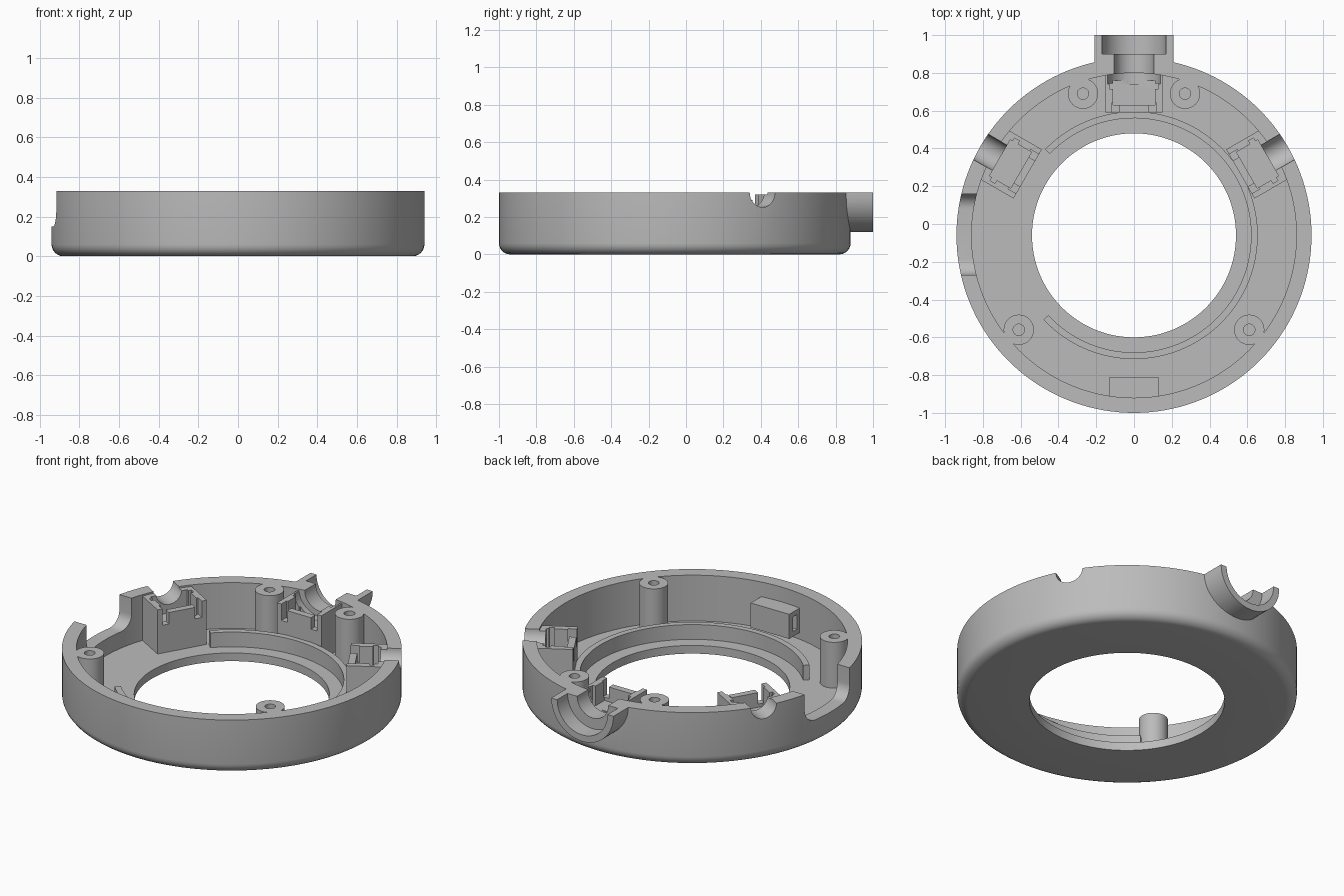
import bpy, bmesh, math
from mathutils import Matrix

TOP = 0.33
CENTRE = Matrix.Translation((0, -0.06, 0))

old = bpy.data.objects.get("Cube")
if old:
    bpy.data.objects.remove(old, do_unlink=True)

grey = bpy.data.materials.new("plain grey")
grey.use_nodes = True
grey.diffuse_color = (0.5, 0.5, 0.5, 1)
grey.node_tree.nodes["Principled BSDF"].inputs["Base Color"].default_value = (0.5, 0.5, 0.5, 1)


def finish(name, bm, matrix):
    bmesh.ops.transform(bm, matrix=matrix, verts=bm.verts)
    bmesh.ops.recalc_face_normals(bm, faces=bm.faces)
    mesh = bpy.data.meshes.new(name)
    bm.to_mesh(mesh)
    bm.free()
    mesh.materials.append(grey)
    obj = bpy.data.objects.new(name, mesh)
    bpy.context.collection.objects.link(obj)
    return obj


def at(angle):
    """Frame whose local y points outward from the ring centre."""
    return CENTRE @ Matrix.Rotation(math.radians(angle - 90), 4, "Z")


def box(name, x, y, z, matrix=CENTRE):
    bm = bmesh.new()
    bmesh.ops.create_cube(bm, size=1)
    for v in bm.verts:
        v.co = [a + (b - a) * (c + 0.5) for (a, b), c in zip((x, y, z), v.co)]
    return finish(name, bm, matrix)


def cylinder(name, radius, length, matrix, sides=48):
    bm = bmesh.new()
    bmesh.ops.create_cone(bm, cap_ends=True, segments=sides, radius1=radius,
                          radius2=radius, depth=length)
    return finish(name, bm, matrix)


def bore(radius, start, end, angle):
    """Horizontal radial cylinder whose axis lies in the rim plane."""
    m = at(angle) @ Matrix.Translation((0, (start + end) / 2, TOP))
    return cylinder("bore", radius, end - start, m @ Matrix.Rotation(math.pi / 2, 4, "X"))


def lathe(name, profile, start=0, end=360, steps=144):
    full = end - start == 360
    bm = bmesh.new()
    rings = []
    for i in range(steps if full else steps + 1):
        a = math.radians(start + (end - start) * i / steps)
        rings.append([bm.verts.new((r * math.cos(a), r * math.sin(a), z)) for r, z in profile])
    n = len(profile)
    for i in range(steps):
        p, q = rings[i], rings[(i + 1) % len(rings)]
        for j in range(n):
            k = (j + 1) % n
            bm.faces.new((p[j], p[k], q[k], q[j]))
    if not full:
        bm.faces.new(rings[0])
        bm.faces.new(rings[-1])
    return finish(name, bm, CENTRE)


def combine(obj, other, operation="DIFFERENCE"):
    other.hide_render = True
    mod = obj.modifiers.new("combine", "BOOLEAN")
    mod.operation, mod.solver, mod.object = operation, "EXACT", other
    bpy.context.view_layer.objects.active = obj
    bpy.ops.object.modifier_apply(modifier=mod.name)
    bpy.data.objects.remove(other, do_unlink=True)


def cut(obj, *cutters):
    for c in cutters:
        combine(obj, c)


# Round tray with a filleted lower edge
fillet = [(0.88 + 0.06 * math.sin(a), 0.06 - 0.06 * math.cos(a))
          for a in (math.radians(15 * i) for i in range(7))]
housing = lathe("housing", [(0.54, 0)] + fillet +
                [(0.94, TOP), (0.86, TOP), (0.86, 0.05), (0.54, 0.05)])

# Half round cable spout at the back
spout = bore(0.21, 0.86, 1.06, 90)
cut(spout, box("trim", (-1, 1), (0, 2), (TOP, 1)))
combine(housing, spout, "UNION")
cut(housing, bore(0.17, 0.96, 1.2, 90), bore(0.105, 0.8, 1, 90))

# Cable openings on both sides
for angle in (30, 150):
    cut(housing, bore(0.078, 0.8, 1.1, angle))

# Wide side notch with rounded lower corners
notch = box("notch", (-1.1, -0.75), (-0.21, 0.22), (0.15, 0.6))
bm = bmesh.new()
bm.from_mesh(notch.data)
edges = [e for e in bm.edges if all(v.co.z < 0.2 for v in e.verts)
         and abs(e.verts[0].co.x - e.verts[1].co.x) > 0.1]
bmesh.ops.bevel(bm, geom=edges, offset=0.08, segments=8, profile=0.5, affect="EDGES")
bm.to_mesh(notch.data)
bm.free()
cut(housing, notch)

# Raised rib around the central hole, open on the left
rib = lathe("inner_rib", [(0.62, 0.04), (0.655, 0.04), (0.655, 0.14), (0.62, 0.14)],
            -137, 136, 110)

# Screw posts
posts = []
for side in (-1, 1):
    for x, y, label in ((0.27, 0.69, "back"), (0.61, -0.56, "front")):
        name = f"{label}_{'left' if side > 0 else 'right'}_screw_post"
        m = Matrix.Translation((side * x, y, 0.185))
        post = cylinder(name, 0.08, 0.29, m)
        cut(post, cylinder("screw_hole", 0.03, 0.4, m @ Matrix.Translation((0, 0, 0.1)), 32))
        posts.append(post)

# Connector holders: block with a pocket, corner slots and a cable bore
holders = []
for name, angle, radius in (("back_holder", 90, 0.14), ("left_holder", 30, 0.078),
                            ("right_holder", 150, 0.078)):
    m = at(angle)
    holder = box(name, (-0.15, 0.15), (0.65, 0.862), (0.04, 0.32), m)
    cut(holder,
        box("pocket", (-0.11, 0.11), (0.69, 0.82), (0.2, 0.5), m),
        box("flange_slot", (-0.13, 0.13), (0.775, 0.805), (0.2, 0.5), m),
        box("tab_top", (-0.1, 0.1), (0.6, 0.7), (0.29, 0.5), m),
        bore(radius, 0.8, 1, angle))
    for side in (-1, 1):
        cut(holder, box("corner_slot", sorted((side * 0.08, side * 0.12)),
                        (0.6, 0.7), (0.22, 0.5), m))
    holders.append(holder)

# Strap loop on the front wall
loop = box("strap_loop", (-0.13, 0.13), (-0.87, -0.75), (0.09, 0.24))
cut(loop, box("strap_slot", (-0.3, 0.3), (-0.825, -0.785), (0.12, 0.21)))

# Smooth curved walls while keeping the edges sharp
bpy.ops.object.select_all(action="DESELECT")
for obj in [housing, rib, loop] + posts + holders:
    obj.select_set(True)
bpy.context.view_layer.objects.active = housing
bpy.ops.object.shade_smooth_by_angle(angle=math.radians(30))
